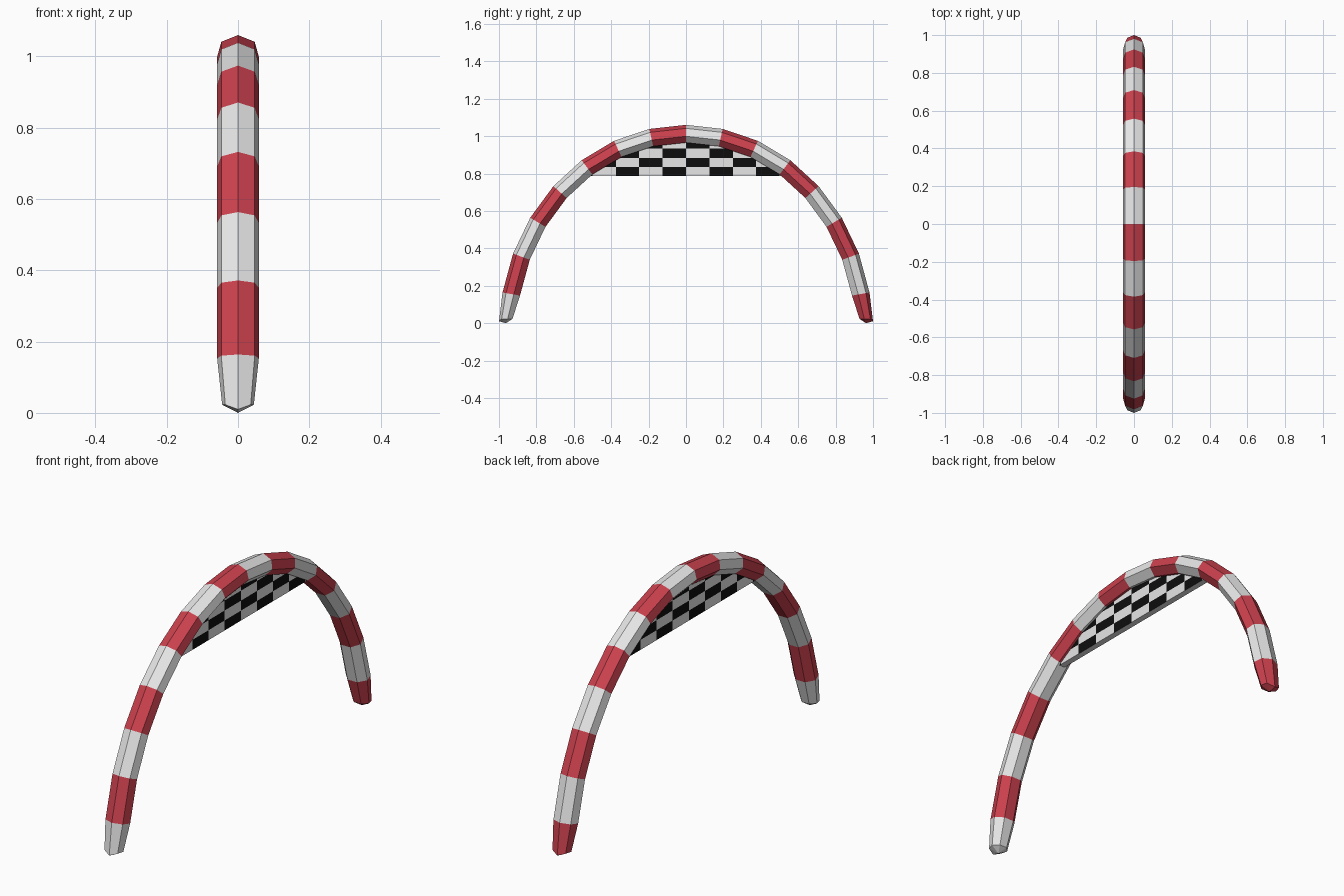
import bpy, bmesh
from math import sin, cos, pi
from mathutils import Vector

cube = bpy.data.objects.get("Cube")
if cube:
    bpy.data.objects.remove(cube, do_unlink=True)


def material(name, rgb):
    m = bpy.data.materials.new(name)
    m.use_nodes = True
    m.diffuse_color = (*rgb, 1)
    m.node_tree.nodes["Principled BSDF"].inputs["Base Color"].default_value = (*rgb, 1)
    return m


red = material("red", (0.6, 0.053, 0.076))
white = material("white", (0.8, 0.8, 0.8))
black = material("black", (0.004, 0.004, 0.004))


def add_object(name, bm, materials):
    mesh = bpy.data.meshes.new(name)
    bm.to_mesh(mesh)
    bm.free()
    for m in materials:
        mesh.materials.append(m)
    obj = bpy.data.objects.new(name, mesh)
    bpy.context.collection.objects.link(obj)
    return obj


# Elliptical centre line of the arch, from the front foot to the back foot
SEGMENTS, SIDES = 16, 7
HALF_SPAN, HEIGHT, BASE = 0.95, 1.062, -0.052
WIDTH, DEPTH = 0.06, 0.05


def centre(i):
    a = pi * (i / SEGMENTS - 0.5)
    return Vector((0, HALF_SPAN * sin(a), BASE + HEIGHT * cos(a)))


def outward(i):
    a = pi * (i / SEGMENTS - 0.5)
    return Vector((0, sin(a) / HALF_SPAN, cos(a) / HEIGHT)).normalized()


# Striped seven-sided tube, narrowing at the feet
bm = bmesh.new()
rings = []
for i in range(SEGMENTS + 1):
    foot = i in (0, SEGMENTS)
    side = -1 if i == 0 else 1
    mid = Vector((0, side * 0.962, 0.023)) if foot else centre(i)
    size = 0.76 if foot else 1
    ring = []
    for k in range(SIDES):
        t = 2 * pi * k / SIDES
        p = mid + Vector((WIDTH * size * sin(t), 0, 0)) + outward(i) * DEPTH * size * cos(t)
        if foot and k == 0:
            p.z = 0.01
        ring.append(bm.verts.new(p))
    rings.append(ring)
for i in range(SEGMENTS):
    for k in range(SIDES):
        n = (k + 1) % SIDES
        f = bm.faces.new((rings[i][k], rings[i][n], rings[i + 1][n], rings[i + 1][k]))
        f.material_index = (i + 1) % 2
# Slightly pointed foot caps
for ring, side, colour in ((rings[0], -1, 1), (rings[-1], 1, 0)):
    tip = bm.verts.new((0, side * 0.962, 0))
    for k in range(SIDES):
        bm.faces.new((ring[k], ring[(k + 1) % SIDES], tip)).material_index = colour
bmesh.ops.recalc_face_normals(bm, faces=bm.faces)
add_object("striped_arch", bm, (red, white))

# Chequered banner, trimmed to the arch
COLUMNS, ROWS, CELL_Y, CELL_Z, BOTTOM = 10, 5, 0.125, 0.049, 0.786
bm = bmesh.new()
grid = [[bm.verts.new((0, (c - COLUMNS / 2) * CELL_Y, BOTTOM + r * CELL_Z))
         for c in range(COLUMNS + 1)] for r in range(ROWS + 1)]
for r in range(ROWS):
    for c in range(COLUMNS):
        f = bm.faces.new((grid[r][c], grid[r][c + 1], grid[r + 1][c + 1], grid[r + 1][c]))
        f.material_index = (r + c) % 2
for i in range(SEGMENTS):
    a, b = centre(i), centre(i + 1)
    d = b - a
    bmesh.ops.bisect_plane(bm, geom=bm.verts[:] + bm.edges[:] + bm.faces[:],
                           plane_co=a, plane_no=Vector((0, -d.z, d.y)), clear_outer=True)
# Checks start black on the fifth column; the rim is white
banner = add_object("chequered_banner", bm, (black, white, white))
solid = banner.modifiers.new("thickness", "SOLIDIFY")
solid.thickness = 0.03
solid.offset = 0
solid.material_offset_rim = 1
